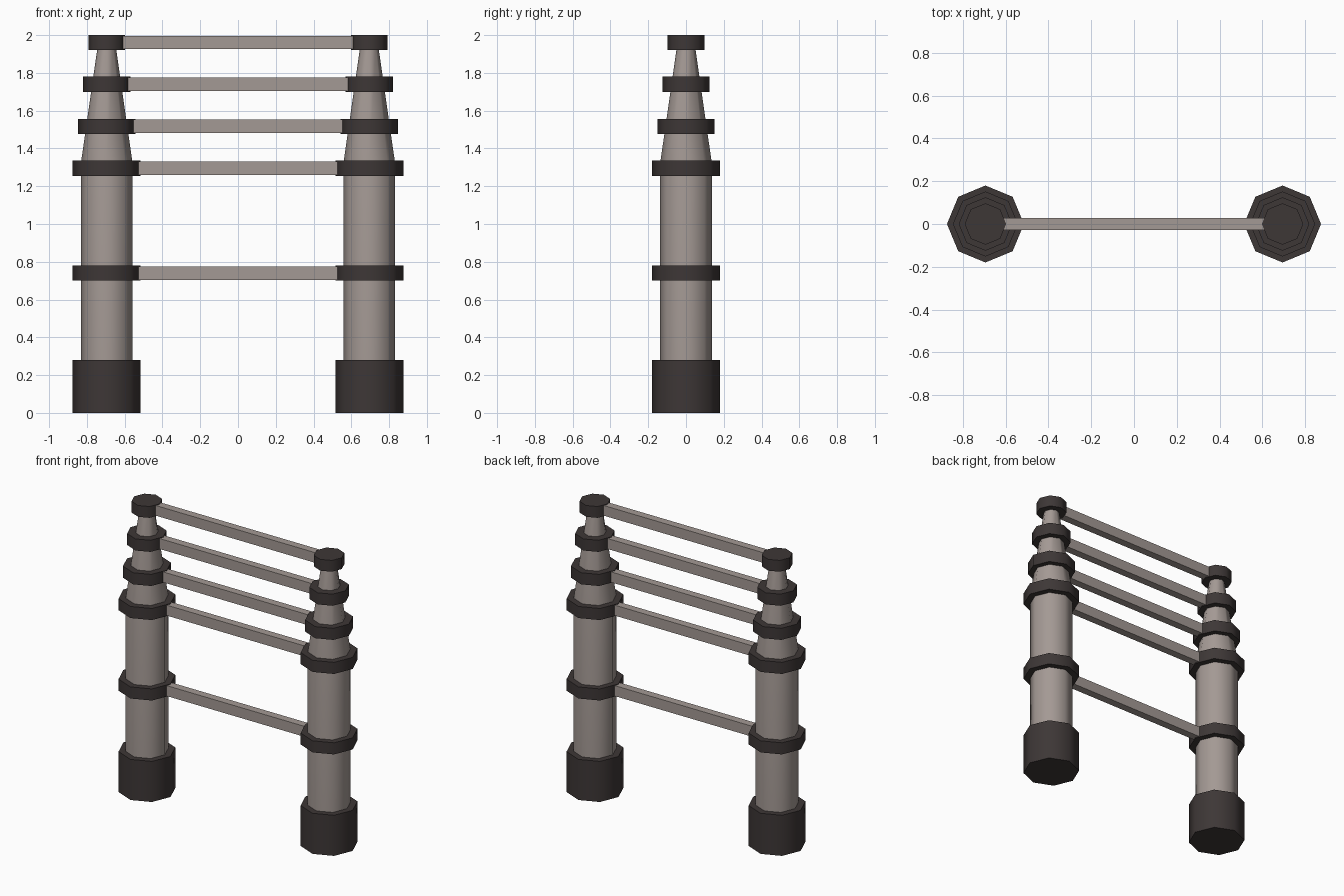
import bpy, bmesh, math

if "Cube" in bpy.data.objects:
    bpy.data.objects.remove(bpy.data.objects["Cube"])

POST_X = 0.695
SIDES = 8


def material(name, rgb):
    m = bpy.data.materials.new(name)
    m.diffuse_color = (*rgb, 1.0)
    m.use_nodes = True
    m.node_tree.nodes["Principled BSDF"].inputs["Base Color"].default_value = m.diffuse_color
    return m


DARK = material("dark charcoal", (0.047, 0.038, 0.037))
STONE = material("warm grey", (0.37, 0.32, 0.297))


def finish(name, bm, mat, smooth):
    bmesh.ops.recalc_face_normals(bm, faces=bm.faces)
    me = bpy.data.meshes.new(name)
    bm.to_mesh(me)
    bm.free()
    me.materials.append(mat)
    if smooth:
        for p in me.polygons:
            p.use_smooth = True
        me.set_sharp_from_angle(angle=math.radians(60))
    ob = bpy.data.objects.new(name, me)
    bpy.context.collection.objects.link(ob)
    return ob


def lathe(name, x, profile, mat):
    """Eight-sided turned part from (radius, z) points, capped at both ends."""
    bm = bmesh.new()
    rings = [[bm.verts.new((x + r * math.cos(math.tau * i / SIDES),
                            r * math.sin(math.tau * i / SIDES), z))
              for i in range(SIDES)] for r, z in profile]
    for a, b in zip(rings, rings[1:]):
        for i in range(SIDES):
            j = (i + 1) % SIDES
            bm.faces.new((a[i], a[j], b[j], b[i]))
    bm.faces.new(rings[0][::-1])
    bm.faces.new(rings[-1])
    return finish(name, bm, mat, True)


def bar(name, half_len, half_w, z0, z1, mat):
    bm = bmesh.new()
    bmesh.ops.create_cube(bm, size=1)
    for v in bm.verts:
        v.co = (v.co.x * 2 * half_len, v.co.y * 2 * half_w,
                z0 if v.co.z < 0 else z1)
    return finish(name, bm, mat, False)


# collars: (radius, bottom, top)
COLLARS = [(0.18, 0.70, 0.78), (0.18, 1.255, 1.335), (0.152, 1.477, 1.557),
           (0.125, 1.70, 1.78), (0.097, 1.922, 2.0)]

for side, x in (("left", -POST_X), ("right", POST_X)):
    # foot block and tapering shaft
    lathe(side + "_foot", x, [(0.18, 0), (0.18, 0.28)], DARK)
    lathe(side + "_shaft", x,
          [(0.137, 0.25), (0.137, 1.32), (0.048, 1.94)], STONE)
    for n, (r, z0, z1) in enumerate(COLLARS, 1):
        lathe(f"{side}_collar_{n}", x, [(r, z0), (r, z1)], DARK)

# cross rails running between matching collars
for n, (r, z0, z1) in enumerate(COLLARS, 1):
    bar(f"rail_{n}", POST_X - r + 0.04, 0.027, z0 + 0.004, z1 - 0.004, STONE)
